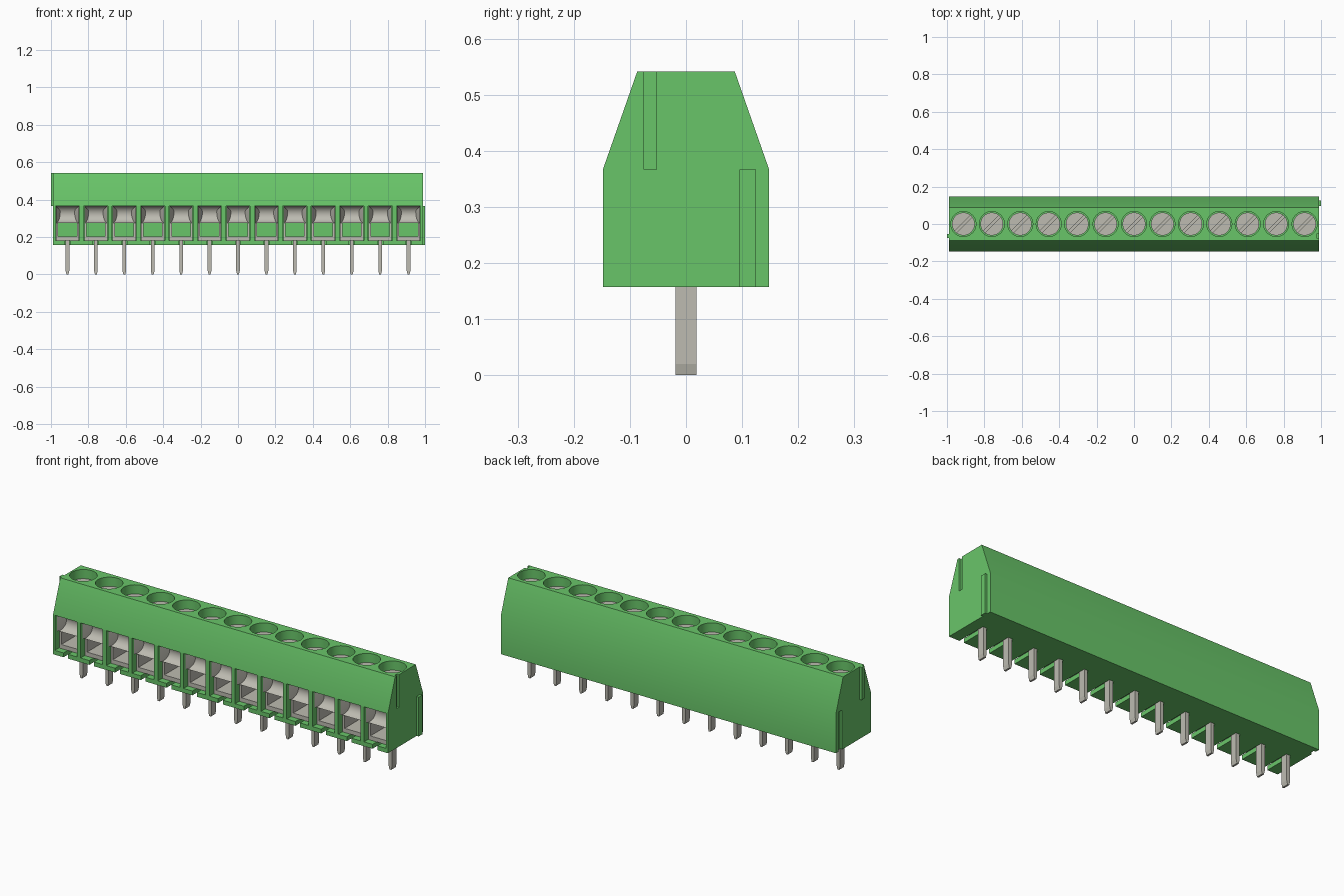
import bpy, bmesh, math
from mathutils import Matrix, Vector

cube = bpy.data.objects.get("Cube")
if cube:
    bpy.data.objects.remove(cube, do_unlink=True)

COUNT, PITCH = 13, 0.152
XS = [(i - (COUNT - 1) / 2) * PITCH for i in range(COUNT)]
HALF = 0.988


def material(name, rgb):
    m = bpy.data.materials.new(name)
    m.diffuse_color = (*rgb, 1)
    m.use_nodes = True
    b = m.node_tree.nodes["Principled BSDF"]
    b.inputs["Base Color"].default_value = (*rgb, 1)
    b.inputs["Roughness"].default_value = 0.6
    return m


GREEN = material("housing green", (0.141, 0.56, 0.141))
METAL = material("tinned metal", (0.51, 0.50, 0.44))


def box(bm, x0, x1, y0, y1, z0, z1):
    mat = Matrix.Translation(((x0 + x1) / 2, (y0 + y1) / 2, (z0 + z1) / 2))
    mat = mat @ Matrix.Diagonal((x1 - x0, y1 - y0, z1 - z0, 1))
    return bmesh.ops.create_cube(bm, size=1, matrix=mat)["verts"]


def cylinder(bm, x, r, z0, z1, segments=40):
    bmesh.ops.create_cone(bm, cap_ends=True, segments=segments, radius1=r, radius2=r,
                          depth=z1 - z0, matrix=Matrix.Translation((x, 0, (z0 + z1) / 2)))


def prism(bm, profile, x0, x1):
    """Extrude a (y, z) profile along x."""
    face = bm.faces.new([bm.verts.new((x0, y, z)) for y, z in profile])
    ext = bmesh.ops.extrude_face_region(bm, geom=[face])["geom"]
    bmesh.ops.translate(bm, vec=(x1 - x0, 0, 0),
                        verts=[v for v in ext if isinstance(v, bmesh.types.BMVert)])


def finish(bm, name, mat, smooth=False):
    bmesh.ops.recalc_face_normals(bm, faces=bm.faces)
    me = bpy.data.meshes.new(name)
    bm.to_mesh(me)
    bm.free()
    me.materials.append(mat)
    ob = bpy.data.objects.new(name, me)
    bpy.context.collection.objects.link(ob)
    if smooth:
        smooth_object(ob)
    return ob


def activate(ob):
    bpy.ops.object.select_all(action="DESELECT")
    ob.select_set(True)
    bpy.context.view_layer.objects.active = ob


def smooth_object(ob):
    activate(ob)
    bpy.ops.object.shade_smooth_by_angle(angle=math.radians(30))


def cut(target, bm):
    cutter = finish(bm, "cutter", GREEN)
    cutter.hide_render = True
    mod = target.modifiers.new("cut", "BOOLEAN")
    mod.operation, mod.solver, mod.object = "DIFFERENCE", "EXACT", cutter
    activate(target)
    bpy.ops.object.modifier_apply(modifier=mod.name)
    bpy.data.objects.remove(cutter, do_unlink=True)


# Housing: tapered profile along x
bm = bmesh.new()
prism(bm, [(-0.148, 0.157), (0.148, 0.157), (0.148, 0.367),
           (0.087, 0.541), (-0.087, 0.541), (-0.148, 0.367)], -HALF, HALF)
housing = finish(bm, "housing", GREEN)

# Wire entries, screw wells, pin notches, and interlocking grooves at the ends
bm = bmesh.new()
for x in XS:
    box(bm, x - 0.065, x + 0.065, -0.2, 0.09, 0.18, 0.367)
cut(housing, bm)
bm = bmesh.new()
for x in XS:
    cylinder(bm, x, 0.067, 0.46, 0.6)
cut(housing, bm)
bm = bmesh.new()
for x in XS:
    box(bm, x - 0.014, x + 0.014, -0.2, 0.022, 0.1, 0.2)
cut(housing, bm)
bm = bmesh.new()
box(bm, HALF - 0.012, HALF + 0.1, -0.075, -0.053, 0.367, 0.6)
box(bm, -HALF - 0.1, -HALF + 0.012, 0.095, 0.125, 0.1, 0.367)
cut(housing, bm)
smooth_object(housing)

# Interlocking ribs on the ends
bm = bmesh.new()
box(bm, HALF - 0.002, 1.0, 0.095, 0.125, 0.157, 0.367)
finish(bm, "lower_end_rib", GREEN)
bm = bmesh.new()
prism(bm, [(-0.075, 0.367), (-0.053, 0.367), (-0.053, 0.541), (-0.075, 0.541)], -1.0, -HALF + 0.002)
finish(bm, "upper_end_rib", GREEN)

# Screws with a diagonal slot
bm = bmesh.new()
for x in XS:
    cylinder(bm, x, 0.061, 0.45, 0.495)
screws = finish(bm, "screws", METAL)
bm = bmesh.new()
for x in XS:
    verts = box(bm, -0.08, 0.08, -0.007, 0.007, 0.48, 0.52)
    bmesh.ops.transform(bm, verts=verts,
                        matrix=Matrix.Translation((x, 0, 0)) @ Matrix.Rotation(math.pi / 4, 4, "Z"))
cut(screws, bm)
smooth_object(screws)

# Wire clamps: a frame around the opening with a concave jaw above it
jaw = []
for i in range(9):
    a = math.radians(80 - i * 20)
    jaw.append((-0.132 + 0.045 * math.cos(a), 0.321 + 0.046 * math.sin(a)))
jaw += [(0.08, 0.276), (0.08, 0.3667)]
bm = bmesh.new()
for x in XS:
    prism(bm, jaw, x - 0.062, x + 0.062)
    box(bm, x - 0.062, x + 0.062, -0.115, 0.08, 0.181, 0.203)
    for s in (-1, 1):
        box(bm, x + s * 0.05, x + s * 0.062, -0.115, 0.08, 0.203, 0.276)
        # Flared cheek beside the jaw
        pts = [(0.062, -0.135, 0.366), (0.062, -0.085, 0.366), (0.036, -0.085, 0.34),
               (0.062, -0.135, 0.277), (0.062, -0.085, 0.277), (0.042, -0.085, 0.277)]
        v = [bm.verts.new((x + s * a, b, c)) for a, b, c in pts]
        bmesh.ops.convex_hull(bm, input=v)
finish(bm, "wire_clamps", METAL, smooth=True)

# Green wall seen through each clamp opening
bm = bmesh.new()
for x in XS:
    box(bm, x - 0.05, x + 0.05, 0.05, 0.08, 0.203, 0.276)
finish(bm, "wire_stops", GREEN)

# Solder pins with tapered tips
bm = bmesh.new()
for x in XS:
    box(bm, x - 0.01, x + 0.01, -0.019, 0.019, 0.02, 0.185)
    verts = box(bm, x - 0.01, x + 0.01, -0.019, 0.019, 0.0, 0.02)
    for v in verts:
        if v.co.z < 0.01:
            v.co.x = x + (v.co.x - x) * 0.5
bmesh.ops.remove_doubles(bm, verts=bm.verts, dist=0.0001)
inner = [f for f in bm.faces if all(abs(v.co.z - 0.02) < 0.001 for v in f.verts)]
bmesh.ops.delete(bm, geom=inner, context="FACES_ONLY")
finish(bm, "solder_pins", METAL)
